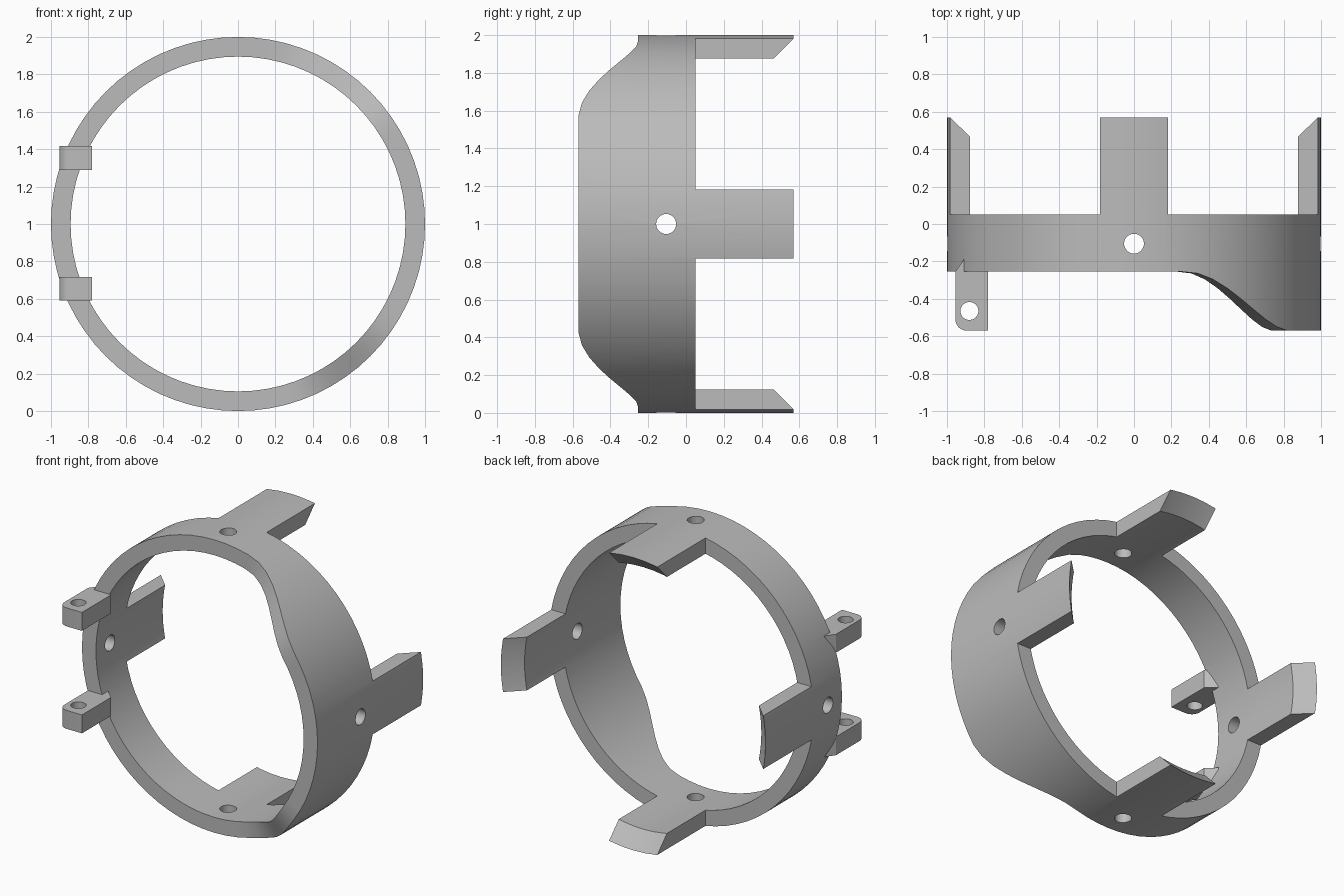
import bpy, bmesh, math
from mathutils import Matrix, Vector

cube = bpy.data.objects.get("Cube")
if cube:
    bpy.data.objects.remove(cube, do_unlink=True)

grey = bpy.data.materials.new("plain grey")
grey.use_nodes = True
colour = (0.5, 0.5, 0.5, 1)
grey.diffuse_color = colour
grey.node_tree.nodes["Principled BSDF"].inputs["Base Color"].default_value = colour

R_OUT, R_IN = 1.0, 0.895
FRONT, HOOD, SHOULDER, TIP = -0.255, -0.57, 0.05, 0.57
TAB = 0.182
SEGMENTS = 72


def finish(name, bm):
    bmesh.ops.recalc_face_normals(bm, faces=bm.faces)
    mesh = bpy.data.meshes.new(name)
    bm.to_mesh(mesh)
    bm.free()
    mesh.materials.append(grey)
    obj = bpy.data.objects.new(name, mesh)
    bpy.context.collection.objects.link(obj)
    return obj


def boolean(target, tool, operation):
    bpy.context.view_layer.objects.active = target
    mod = target.modifiers.new(operation, "BOOLEAN")
    mod.operation, mod.solver, mod.object = operation, "EXACT", tool
    bpy.ops.object.modifier_apply(modifier=mod.name)
    bpy.data.objects.remove(tool, do_unlink=True)


def box(name, low, high):
    bm = bmesh.new()
    low, high = Vector(low), Vector(high)
    size = Matrix.Diagonal((*(high - low), 1))
    bmesh.ops.create_cube(bm, size=1, matrix=Matrix.Translation((low + high) / 2) @ size)
    return finish(name, bm)


def drill(name, centre, radius, depth, turn=0):
    bm = bmesh.new()
    place = Matrix.Translation(centre) @ Matrix.Rotation(turn, 4, "Y")
    bmesh.ops.create_cone(bm, cap_ends=True, segments=32, radius1=radius,
                          radius2=radius, depth=depth, matrix=place)
    return finish(name, bm)


def front_edge(angle):
    # The hood eases back to the plain rim on both sides of +x
    a = abs((math.degrees(angle) + 180) % 360 - 180)
    t = min(max((a - 34) / 40, 0), 1)
    return HOOD + (FRONT - HOOD) * t * t * (3 - 2 * t)


# Ring with hooded front edge and bevelled back edge
bm = bmesh.new()
rows = []
for i in range(SEGMENTS):
    a = 2 * math.pi * i / SEGMENTS
    y = front_edge(a)
    section = [(R_OUT, y), (R_OUT, TIP), (R_IN, 0.465), (R_IN, y)]
    rows.append([bm.verts.new((r * math.cos(a), d, 1 + r * math.sin(a))) for r, d in section])
for i, row in enumerate(rows):
    nxt = rows[(i + 1) % SEGMENTS]
    for j in range(4):
        k = (j + 1) % 4
        bm.faces.new((row[j], row[k], nxt[k], nxt[j]))
ring = finish("mounting_ring", bm)

# Clear the four quadrants behind the shoulder, leaving four tabs
for sx in (-1, 1):
    for sz in (-1, 1):
        xs = sorted((sx * TAB, sx * 1.2))
        zs = sorted((1 + sz * TAB, 1 + sz * 1.2))
        boolean(ring, box("tab_gap", (xs[0], SHOULDER, zs[0]), (xs[1], 0.8, zs[1])), "DIFFERENCE")

# Hinge lugs with a rounded corner and tapered root
for z in (0.653, 1.353):
    outline = [(-0.78, HOOD), (-0.78, FRONT), (-0.85, -0.19), (-0.91, -0.19), (-0.955, FRONT)]
    for i in range(7):
        a = math.pi + i * math.pi / 12
        outline.append((-0.895 + 0.06 * math.cos(a), -0.51 + 0.06 * math.sin(a)))
    bm = bmesh.new()
    face = bm.faces.new([bm.verts.new((x, y, z - 0.063)) for x, y in outline])
    grown = bmesh.ops.extrude_face_region(bm, geom=[face])
    bmesh.ops.translate(bm, vec=(0, 0, 0.126),
                        verts=[v for v in grown["geom"] if isinstance(v, bmesh.types.BMVert)])
    lug = finish("hinge_lug", bm)
    boolean(lug, drill("lug_hole", (-0.88, -0.465, z), 0.048, 0.4), "DIFFERENCE")
    boolean(ring, lug, "UNION")

# Screw holes through the wall at each tab
for turn in (0, math.pi / 2):
    boolean(ring, drill("screw_hole", (0, -0.105, 1), 0.053, 2.4, turn), "DIFFERENCE")

bpy.ops.object.select_all(action="DESELECT")
ring.select_set(True)
bpy.context.view_layer.objects.active = ring
bpy.ops.object.shade_smooth_by_angle(angle=math.radians(25))
